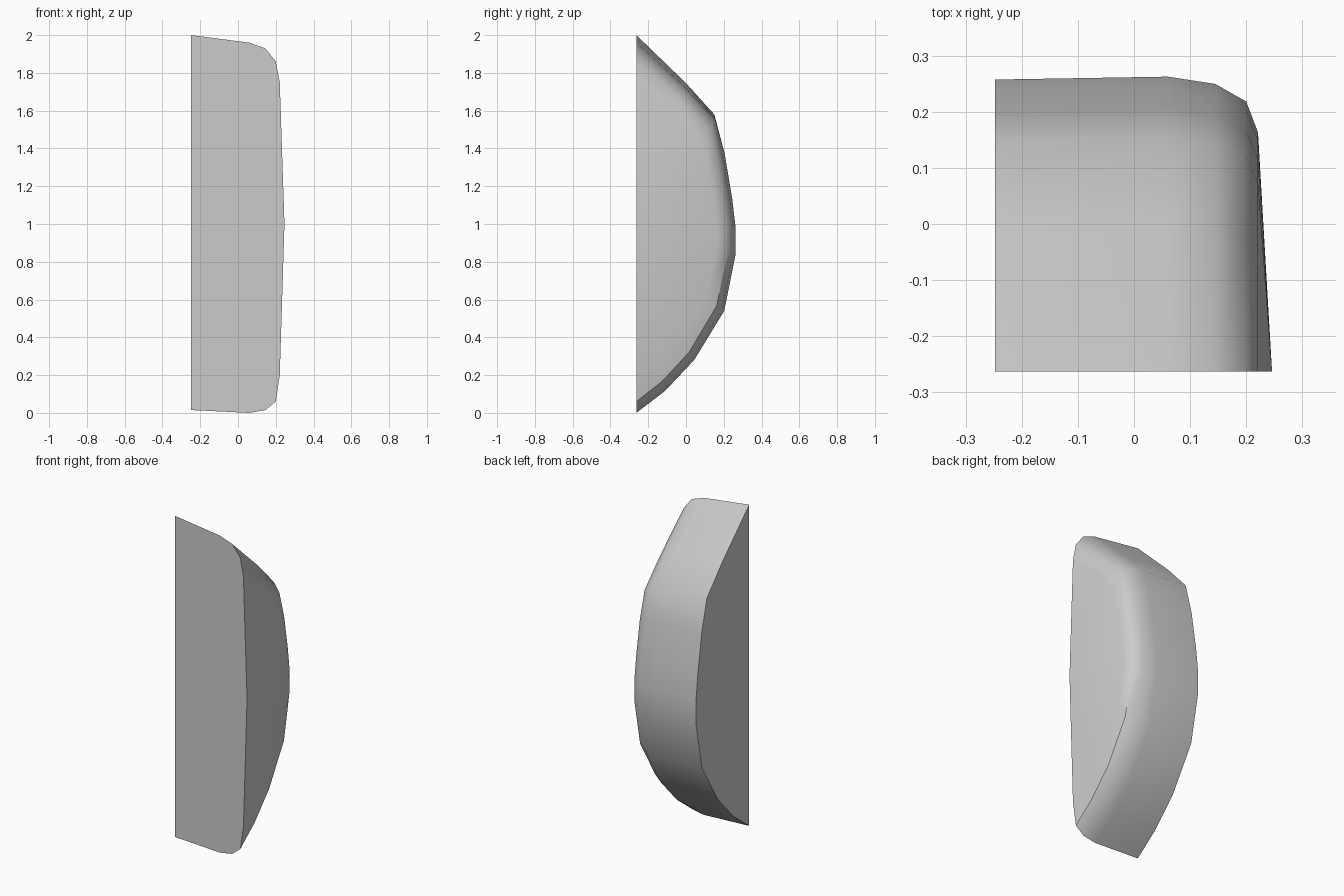
import bpy, bmesh, math

cube = bpy.data.objects.get("Cube")
if cube:
    bpy.data.objects.remove(cube, do_unlink=True)

FRONT_Y, MID_Z = -0.263, 1.0

# Curved back profile as (depth from front, height from middle)
PROFILE = [(0, 1), (0.26, 0.75), (0.415, 0.58), (0.465, 0.39), (0.505, 0.14),
           (0.523, -0.02), (0.523, -0.16), (0.463, -0.46), (0.305, -0.72),
           (0.15, -0.885), (0, -1)]

# Rounded shoulder rings: x, top scale, bottom scale, depth scale
RINGS = [(-0.248, 1, 0.985, 0.995), (0.06, 0.96, 1, 1.005),
         (0.145, 0.93, 0.985, 0.98), (0.2, 0.86, 0.94, 0.92),
         (0.221, 0.75, 0.8, 0.815)]


def ring_points(x, top, bottom, depth):
    return [(x, FRONT_Y + d * depth, MID_Z + h * (top if h > 0 else bottom))
            for d, h in PROFILE]


bm = bmesh.new()
rings = [[bm.verts.new(p) for p in ring_points(*r)] for r in RINGS]

# Curved back and rounded shoulder
for a, b in zip(rings, rings[1:]):
    for i in range(len(PROFILE) - 1):
        bm.faces.new((a[i], a[i + 1], b[i + 1], b[i]))

# Gently domed outer side
peak = bm.verts.new((0.246, FRONT_Y, MID_Z))
last = rings[-1]
for i in range(len(PROFILE) - 1):
    bm.faces.new((last[i], last[i + 1], peak))

# Flat inner side and flat front
bm.faces.new(rings[0])
bm.faces.new([r[0] for r in rings] + [peak] + [r[-1] for r in reversed(rings)])
bmesh.ops.recalc_face_normals(bm, faces=bm.faces[:])

mesh = bpy.data.meshes.new("rounded_half_shell")
bm.to_mesh(mesh)
bm.free()
shell = bpy.data.objects.new("rounded_half_shell", mesh)
bpy.context.collection.objects.link(shell)

# Single plain grey
grey = bpy.data.materials.new("light_grey")
grey.use_nodes = True
color = (0.6, 0.6, 0.6, 1)
grey.diffuse_color = color
grey.node_tree.nodes["Principled BSDF"].inputs["Base Color"].default_value = color
mesh.materials.append(grey)

# Soft shoulder with sharp flat cuts
bpy.ops.object.select_all(action='DESELECT')
shell.select_set(True)
bpy.context.view_layer.objects.active = shell
bpy.ops.object.shade_smooth_by_angle(angle=math.radians(40))
